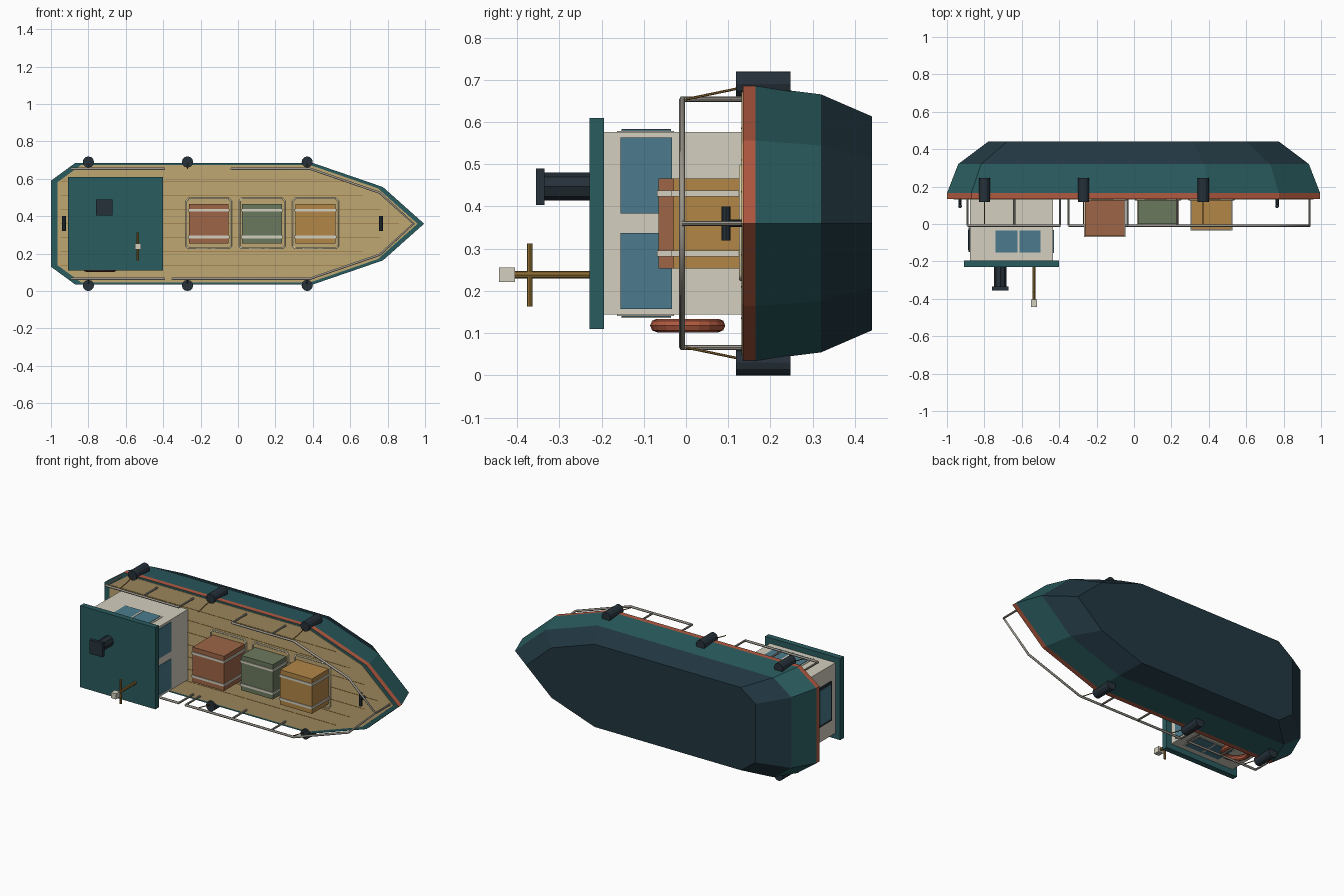
import bpy, bmesh, math
from mathutils import Vector

if "Cube" in bpy.data.objects:
    bpy.data.objects.remove(bpy.data.objects["Cube"])

MATS = {}
def mat(hexcol):
    if hexcol not in MATS:
        m = bpy.data.materials.new("colour_" + hexcol)
        lin = [(int(hexcol[i:i + 2], 16) / 255) ** 2.2 for i in (0, 2, 4)]
        m.diffuse_color = (*lin, 1)
        m.use_nodes = True
        m.node_tree.nodes["Principled BSDF"].inputs["Base Color"].default_value = m.diffuse_color
        MATS[hexcol] = m
    return MATS[hexcol]

TEAL, NAVY, RED, DECK = "2E5C5F", "263A43", "B05A42", "BFA672"
CREAM, GLASS, DARK, STEEL, WOOD = "D2CDBD", "4D7A8C", "2A343C", "99948A", "8A6A35"
MID = 0.36  # centre line of the hull in z

def finish(name, bm, *cols):
    bmesh.ops.recalc_face_normals(bm, faces=bm.faces)
    me = bpy.data.meshes.new(name)
    bm.to_mesh(me)
    bm.free()
    for c in cols:
        me.materials.append(mat(c))
    ob = bpy.data.objects.new(name, me)
    bpy.context.collection.objects.link(ob)
    return ob

def box(name, x, y, z, col):
    bm = bmesh.new()
    bmesh.ops.create_cube(bm, size=1)
    for v in bm.verts:
        v.co = [(a + b) / 2 + c * (b - a) for (a, b), c in zip((x, y, z), v.co)]
    return finish(name, bm, col)

def rod(name, a, b, r, col, sides=8):
    a, b = Vector(a), Vector(b)
    bm = bmesh.new()
    bmesh.ops.create_cone(bm, cap_ends=True, segments=sides, radius1=r, radius2=r, depth=(b - a).length)
    ob = finish(name, bm, col)
    ob.location = (a + b) / 2
    ob.rotation_euler = (b - a).to_track_quat('Z', 'Y').to_euler()
    return ob

def pipe(name, pts, r, col, closed=False):
    cu = bpy.data.curves.new(name, 'CURVE')
    cu.dimensions = '3D'
    cu.bevel_depth, cu.bevel_resolution, cu.use_fill_caps = r, 1, True
    sp = cu.splines.new('POLY')
    sp.points.add(len(pts) - 1)
    for p, co in zip(sp.points, pts):
        p.co = (*co, 1)
    sp.use_cyclic_u = closed
    cu.materials.append(mat(col))
    ob = bpy.data.objects.new(name, cu)
    bpy.context.collection.objects.link(ob)
    return ob

# plan outline of the hull: (x, offset from centre line)
half = [(-1, 0.23), (-0.87, 0.325), (0.40, 0.325), (0.775, 0.196)]
outline = half + [(0.995, 0)] + [(x, -w) for x, w in reversed(half)]

def loft(name, levels, cols, face_cols):
    bm = bmesh.new()
    rings = [[bm.verts.new((x * s, y, MID + w * s)) for x, w in outline] for y, s in levels]
    n = len(outline)
    for k in range(len(rings) - 1):
        for i in range(n):
            j = (i + 1) % n
            f = bm.faces.new((rings[k][i], rings[k][j], rings[k + 1][j], rings[k + 1][i]))
            f.material_index = face_cols[k]
    bm.faces.new(rings[0]).material_index = face_cols[-2]
    bm.faces.new(rings[-1]).material_index = face_cols[-1]
    return finish(name, bm, *cols)

# hull with red rubbing band, and deck
loft("hull", [(0.135, 1), (0.165, 1), (0.32, 0.94), (0.44, 0.78)], (TEAL, RED, NAVY), (1, 0, 2, 0, 2))
loft("deck", [(0.132, 0.965), (0.15, 0.965)], (DECK,), (0, 0, 0))
for i, dz in enumerate((-0.225, -0.15, -0.075, 0, 0.075, 0.15, 0.225)):
    end = 0.86 - abs(dz) * 1.3
    box(f"plank_seam_{i}", (-0.95, end), (0.1305, 0.134), (MID + dz - 0.0015, MID + dz + 0.0015), WOOD)

# cabin and roof
box("cabin", (-0.877, -0.433), (-0.195, 0.135), (0.144, 0.576), CREAM)
box("cabin_roof", (-0.91, -0.40), (-0.229, -0.194), (0.11, 0.61), TEAL)
for s, side in ((1, "left"), (-1, "right")):
    def zr(a, b):
        return tuple(sorted((MID + s * a, MID + s * b)))
    box(f"front_window_{side}", (-0.436, -0.429), (-0.155, -0.033), zr(0.023, 0.203), GLASS)
    box(f"side_window_frame_{side}", (-0.75, -0.49), (-0.163, -0.028), zr(0.21, 0.219), CREAM)
    box(f"side_window_{side}", (-0.74, -0.50), (-0.153, -0.035), zr(0.21, 0.222), GLASS)
    box(f"side_window_bar_{side}", (-0.623, -0.613), (-0.153, -0.035), zr(0.21, 0.224), CREAM)
box("stern_window_frame", (-0.884, -0.876), (-0.15, -0.02), (0.24, 0.48), DARK)
box("stern_window", (-0.887, -0.88), (-0.138, -0.032), (0.255, 0.465), GLASS)

# chimney
rod("chimney", (-0.715, -0.225, 0.447), (-0.715, -0.338, 0.447), 0.033, DARK)
box("chimney_cap", (-0.759, -0.671), (-0.355, -0.335), (0.404, 0.49), DARK)

# mast with crossbar and lamp
rod("mast", (-0.535, -0.22, 0.238), (-0.535, -0.41, 0.238), 0.009, WOOD)
rod("mast_crossbar", (-0.535, -0.37, 0.163), (-0.535, -0.37, 0.312), 0.007, WOOD)
box("mast_lamp", (-0.552, -0.518), (-0.443, -0.405), (0.221, 0.255), CREAM)

# life ring on the cabin side
bpy.ops.mesh.primitive_torus_add(major_radius=0.073, minor_radius=0.016, major_segments=20,
                                 minor_segments=8, location=(-0.737, 0.004, 0.118))
ring = bpy.context.object
ring.name = "life_ring"
ring.data.materials.append(mat(RED))

# crates with straps and deck lashing frames
crates = [(-0.263, -0.05, -0.065, "9C6548"), (0.022, 0.236, 0.0, "6B785E"), (0.307, 0.522, -0.03, "B08548")]
for i, (x0, x1, top, col) in enumerate(crates):
    box(f"crate_{i}", (x0, x1), (top, 0.135), (0.253, 0.466), col)
    for j, z in enumerate((0.289, 0.431)):
        box(f"crate_strap_{i}_{j}", (x0 - 0.005, x1 + 0.005), (top - 0.004, 0.133), (z - 0.007, z + 0.007), CREAM)
    a, b, c = x0 - 0.013, x1 + 0.013, 0.012
    lo, hi = 0.228, 0.495
    pipe(f"lashing_frame_{i}", [(x, 0.13, z) for x, z in (
        (a + c, lo), (b - c, lo), (b, lo + c), (b, hi - c), (b - c, hi), (a + c, hi), (a, hi - c), (a, lo + c))],
        0.005, "DAD0B0", True)

# guard rails
RY, RW, RR = -0.009, 0.294, 0.007
bow = [(0.385, RW), (0.757, 0.166), (0.938, 0), (0.757, -0.166), (0.385, -RW)]
path = [(-0.035, RW)] + bow + [(-0.35, -RW)]
pipe("bow_rail", [(x, RY, MID + w) for x, w in path], RR, STEEL)
posts = [(-0.035, RW), (0.23, RW), (0.938, 0), (0.23, -RW), (-0.035, -RW), (-0.35, -RW)]
for s in (1, -1):
    pipe(f"stern_rail_{s}", [(-0.89, RY, MID + s * RW), (-0.392, RY, MID + s * RW)], RR, STEEL)
    posts += [(x, s * RW) for x in (-0.89, -0.64, -0.395)]
for i, (x, w) in enumerate(posts):
    rod(f"rail_post_{i}", (x, RY, MID + w), (x, 0.14, MID + w), 0.006, STEEL)

# fenders hung from ropes
for x in (-0.80, -0.27, 0.37):
    for s in (1, -1):
        z = MID + s * 0.33
        rod("fender", (x, 0.118, z), (x, 0.247, z), 0.03, DARK, 12)
        rod("fender_rope", (x, 0.135, z - s * 0.008), (x, 0.0, MID + s * RW), 0.003, WOOD, 6)

# mooring cleats at both ends
for x in (-0.93, 0.765):
    rod("cleat_bar", (x, 0.095, 0.32), (x, 0.095, 0.40), 0.0105, DARK)
    rod("cleat_foot", (x, 0.095, MID), (x, 0.14, MID), 0.009, DARK)
